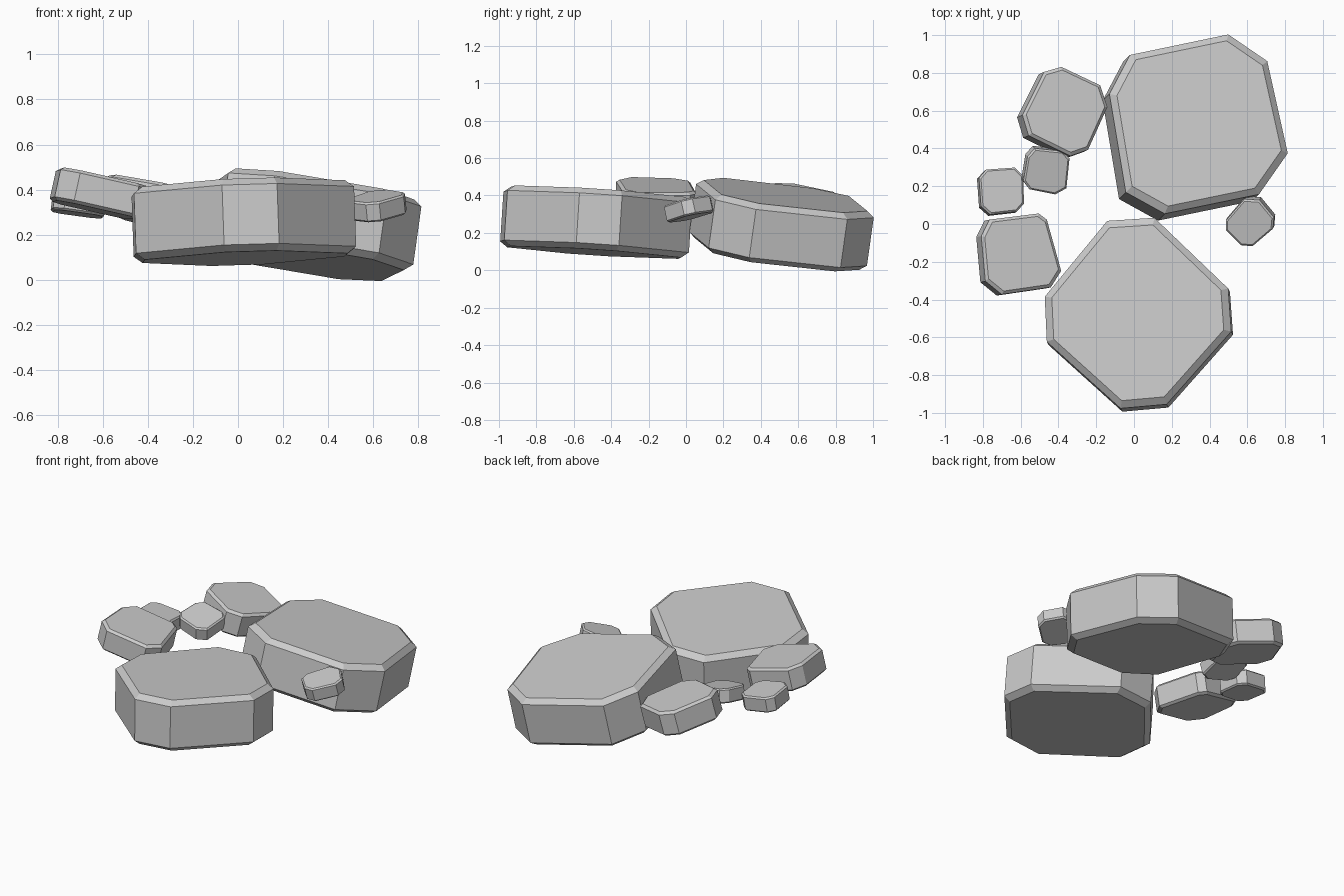
import bpy, bmesh
from mathutils import Vector

if "Cube" in bpy.data.objects:
    bpy.data.objects.remove(bpy.data.objects["Cube"])


def stone(name, outline, z, slope_x, slope_y, thick):
    """Tilted eight-sided slab with chamfered rims, built from its top face outline."""
    n = Vector((-slope_x, -slope_y, 1)).normalized()
    cx = sum(p[0] for p in outline) / len(outline)
    cy = sum(p[1] for p in outline) / len(outline)
    centre = Vector((cx, cy, z))
    chamfer = 0.09 * thick
    bm = bmesh.new()
    rings = []
    # top face, upper rim, lower rim, bottom face
    for scale, depth in ((1, 0), (1.085, chamfer), (1.085, thick - chamfer), (1, thick)):
        ring = []
        for x, y in outline:
            dx, dy = x - cx, y - cy
            off = Vector((dx, dy, slope_x * dx + slope_y * dy))
            ring.append(bm.verts.new(centre + off * scale - n * depth))
        rings.append(ring)
    k = len(outline)
    for a, b in zip(rings, rings[1:]):
        for i in range(k):
            j = (i + 1) % k
            bm.faces.new((a[i], a[j], b[j], b[i]))
    bm.faces.new(rings[0])
    bm.faces.new(rings[-1])
    bmesh.ops.recalc_face_normals(bm, faces=bm.faces)
    mesh = bpy.data.meshes.new(name)
    bm.to_mesh(mesh)
    bm.free()
    bpy.context.collection.objects.link(bpy.data.objects.new(name, mesh))


# Two large slabs
stone("large_stone_back",
      [(.01, .87), (.49, .97), (.68, .84), (.78, .39),
       (.64, .19), (.18, .095), (-.01, .20), (-.09, .68)],
      .40, -.14, -.14, .32)
stone("large_stone_front",
      [(-.435, -.39), (-.425, -.61), (-.065, -.935), (.16, -.915),
       (.475, -.56), (.46, -.35), (.10, -.005), (-.13, -.02)],
      .42, .035, -.065, .325)

# Two medium slabs on the left
stone("medium_stone_back",
      [(-.465, .79), (-.38, .815), (-.19, .725), (-.155, .62),
       (-.25, .41), (-.335, .38), (-.54, .48), (-.57, .58)],
      .415, -.22, -.1, .16)
stone("medium_stone_front",
      [(-.79, -.07), (-.75, .01), (-.51, .04), (-.47, .01),
       (-.40, -.24), (-.45, -.32), (-.69, -.355), (-.77, -.29)],
      .455, -.22, -.05, .15)

# Three small pebbles
stone("small_stone_left",
      [(-.81, .24), (-.775, .28), (-.635, .29), (-.595, .25),
       (-.59, .115), (-.625, .075), (-.755, .06), (-.80, .10)],
      .39, -.13, -.08, .10)
stone("small_stone_middle",
      [(-.555, .35), (-.52, .39), (-.38, .375), (-.35, .34),
       (-.365, .195), (-.42, .165), (-.545, .19), (-.575, .23)],
      .395, -.15, .18, .09)
stone("small_stone_right",
      [(.495, .015), (.585, .12), (.66, .115), (.73, .03),
       (.725, -.025), (.625, -.11), (.57, -.105), (.495, -.03)],
      .37, .1, .22, .09)
